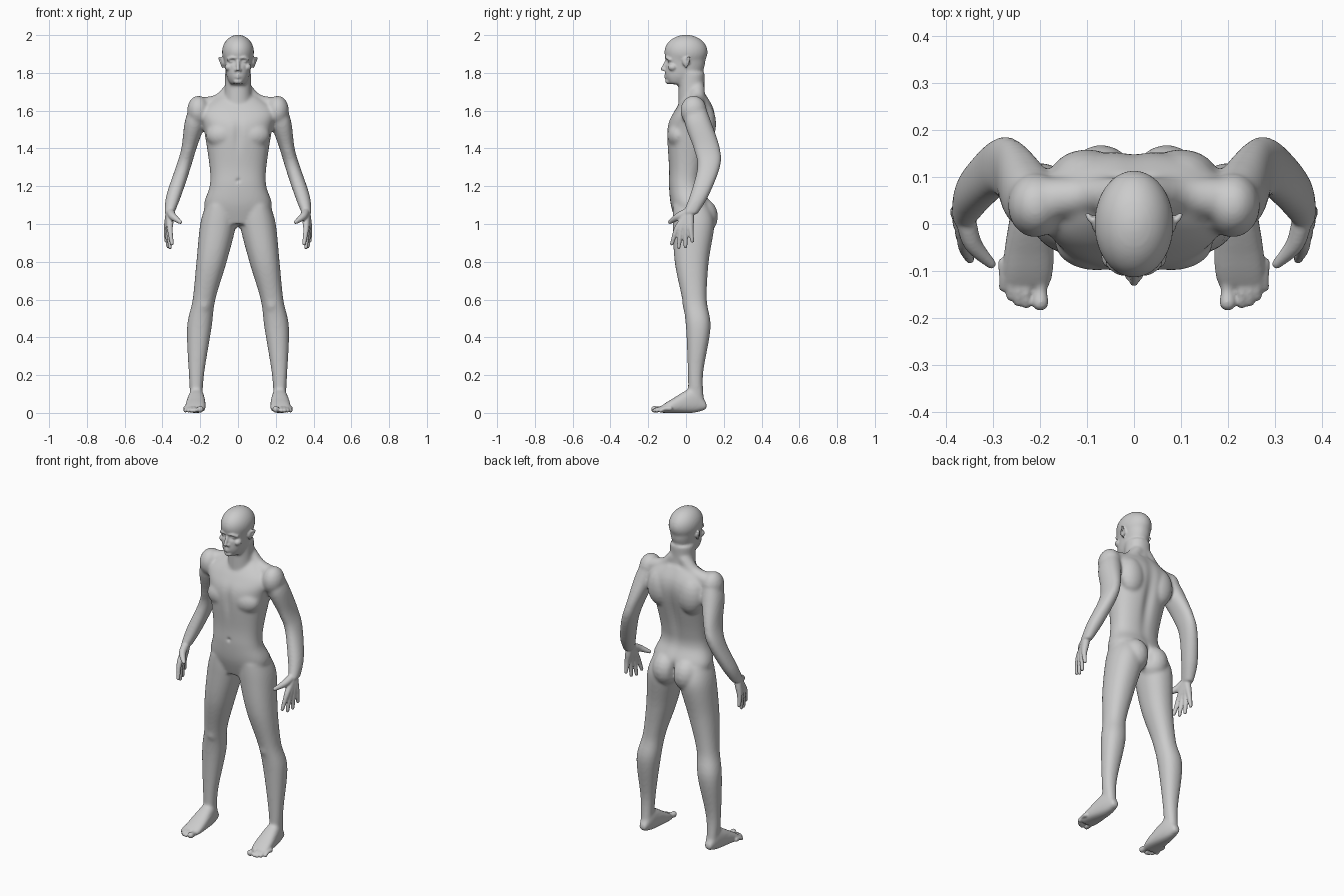
import bpy
import bmesh
from math import cos, sin, exp, tau, copysign
from mathutils import Vector, Matrix

cube = bpy.data.objects.get("Cube")
if cube:
    bpy.data.objects.remove(cube)

GREY = (0.6, 0.6, 0.6, 1)
skin = bpy.data.materials.new("plain grey skin")
skin.use_nodes = True
skin.diffuse_color = GREY
skin.node_tree.nodes["Principled BSDF"].inputs["Base Color"].default_value = GREY


def smooth_path(rows, steps):
    """Pass a smooth curve through rows of numbers."""
    rows = [Vector(row) for row in rows]
    padded = [rows[0], *rows, rows[-1]]
    path = []
    for before, start, end, after in zip(padded, padded[1:], padded[2:], padded[3:]):
        leaving, arriving = (end - before) / 2, (after - start) / 2
        for step in range(steps):
            t = step / steps
            ease = t * t * (3 - 2 * t)
            path.append(start.lerp(end, ease) + leaving * (t * (1 - t) ** 2) - arriving * (t * t * (1 - t)))
    return path + [rows[-1]]


def sides(mirror):
    return (1, -1) if mirror else (1,)


def rounded(value, fullness):
    return copysign(abs(value) ** fullness, value)


def wrap(bm, rings, mirror):
    """Close a surface over a row of rings, on one side or both."""
    for side in sides(mirror):
        loops = [[bm.verts.new((side * x, y, z)) for x, y, z in ring] for ring in rings]
        for lower, upper in zip(loops, loops[1:]):
            for k in range(len(lower)):
                bm.faces.new((lower[k - 1], lower[k], upper[k], upper[k - 1]))
        bm.faces.new(loops[0])
        bm.faces.new(loops[-1])


def loft(bm, rows, mirror=True, along_y=False, fullness=0.9, segments=40):
    """Each row is a position followed by the extents of its oval slice."""
    rings = []
    for place, left, right, near, far in smooth_path(rows, 6):
        ring = []
        for k in range(segments):
            angle = tau * k / segments
            a = (left + right + (right - left) * rounded(cos(angle), fullness)) / 2
            b = (near + far + (far - near) * rounded(sin(angle), fullness)) / 2
            ring.append((a, place, b) if along_y else (a, b, place))
        rings.append(ring)
    wrap(bm, rings, mirror)


def centred_loft(bm, rows, fullness):
    """Each row is a height, a half width, a front and a back."""
    loft(bm, [(z, -half, half, front, back) for z, half, front, back in rows], False, fullness=fullness)


def tube(bm, points, mirror=True, segments=14):
    """Round-ended tube through points given as x, y, z, radius."""
    path = smooth_path(points, 6)
    spots = [(point.xyz, point.w) for point in path]
    start_way = (path[0].xyz - path[1].xyz).normalized()
    end_way = (path[-1].xyz - path[-2].xyz).normalized()
    angles = [tau / 4 * k / 5 for k in range(1, 5)]
    (start, small), (end, large) = spots[0], spots[-1]
    spots = ([(start + start_way * small * sin(a), small * cos(a)) for a in reversed(angles)] + spots
             + [(end + end_way * large * sin(a), large * cos(a)) for a in angles])
    across = start_way.orthogonal()
    rings = []
    for k, (spot, radius) in enumerate(spots):
        way = (spots[min(k + 1, len(spots) - 1)][0] - spots[max(k - 1, 0)][0]).normalized()
        across = (across - way * across.dot(way)).normalized()
        up = way.cross(across)
        rings.append([spot + radius * (across * cos(tau * j / segments) + up * sin(tau * j / segments))
                      for j in range(segments)])
    wrap(bm, rings, mirror)


def blob(bm, centre, radii, mirror=True, detail=20):
    for side in sides(mirror):
        place = Matrix.Diagonal((side, 1, 1, 1)) @ Matrix.Translation(centre) @ Matrix.Diagonal((*radii, 1))
        bmesh.ops.create_uvsphere(bm, u_segments=detail, v_segments=detail // 2, radius=1, matrix=place)


def press(mesh, centre, radii, push):
    """Push the skin softly forward or back around a point, alike on both sides."""
    for vert in mesh.vertices:
        x, y, z = vert.co
        gaps = (abs(x) - centre[0], y - centre[1], z - centre[2])
        distance = sum((gap / radius) ** 2 for gap, radius in zip(gaps, radii))
        if distance < 6:
            vert.co.y += push * exp(-distance)


def fuse(bm, name, voxel, passes):
    """Melt overlapping volumes into one smooth skin."""
    mesh = bpy.data.meshes.new(name)
    bmesh.ops.recalc_face_normals(bm, faces=bm.faces)
    bm.to_mesh(mesh)
    bm.free()
    fused = bpy.data.objects.new(name, mesh)
    bpy.context.collection.objects.link(fused)
    remesh = fused.modifiers.new("fuse", "REMESH")
    remesh.mode = "VOXEL"
    remesh.voxel_size = voxel
    soften = fused.modifiers.new("soften", "SMOOTH")
    soften.iterations = passes
    evaluated = fused.evaluated_get(bpy.context.evaluated_depsgraph_get())
    fused.data = bpy.data.meshes.new_from_object(evaluated)
    fused.modifiers.clear()
    return fused


core = bmesh.new()
# Torso and neck
centred_loft(core, [(1, .15, -.05, .1), (1.1, .18, -.08, .13), (1.2, .15, -.09, .09), (1.3, .15, -.09, .1),
                    (1.5, .18, -.1, .15), (1.6, .2, -.06, .15), (1.68, .1, 0, .11)], fullness=0.85)
centred_loft(core, [(1.6, .08, -.04, .13), (1.7, .07, -.04, .1), (1.8, .07, -.04, .1)], fullness=0.95)
# Slope from the neck to the shoulders
tube(core, [(.03, .06, 1.72, .04), (.1, .06, 1.65, .04), (.2, .05, 1.62, .05)])
# Chest, shoulder blades, shoulders, buttocks, kneecaps
blob(core, (.08, -.04, 1.47), (.09, .06, .07))
blob(core, (.1, .1, 1.53), (.08, .06, .11))
blob(core, (.21, .04, 1.6), (.06, .07, .08))
blob(core, (.07, .08, 1.04), (.08, .09, .1))
blob(core, (.18, .02, .58), (.04, .04, .06))
# Legs
loft(core, [(1.1, .02, .17, -.07, .12), (1, .01, .2, -.07, .15), (.8, .06, .22, -.06, .12),
            (.6, .12, .24, -.02, .11), (.45, .14, .27, 0, .13), (.2, .18, .26, .01, .09), (.03, .19, .25, .01, .1)])
# Arms
loft(core, [(1.65, .17, .24, .02, .09), (1.55, .17, .28, -.01, .13), (1.4, .22, .3, .04, .18),
            (1.3, .25, .33, .06, .18), (1.15, .3, .38, .02, .12), (1.05, .34, .39, -.02, .06)])
# Feet
loft(core, [(.11, .2, .24, .02, .05), (.04, .18, .26, 0, .13), (-.08, .17, .28, 0, .07), (-.14, .18, .28, 0, .03)],
     along_y=True, fullness=0.8)
# Skull and jaw
blob(core, (0, 0, 1.91), (.085, .115, .092), mirror=False, detail=40)
centred_loft(core, [(1.74, .04, -.09, 0), (1.78, .06, -.11, .07), (1.84, .07, -.11, .1), (1.9, .08, -.11, .1)],
             fullness=0.9)
base = fuse(core, "body_base", voxel=0.008, passes=9)

# Hollows: eye sockets, spine, buttock cleft, breastbone, navel
press(base.data, (.03, -.1, 1.86), (.02, .04, .014), push=.015)
press(base.data, (0, .13, 1.4), (.03, .07, .2), push=-.014)
press(base.data, (0, .16, 1.04), (.012, .05, .06), push=-.03)
press(base.data, (0, -.1, 1.47), (.02, .04, .08), push=.008)
press(base.data, (0, -.09, 1.23), (.01, .03, .01), push=.01)

body = bmesh.new()
# Eyes, brows, cheekbones
blob(body, (.033, -.085, 1.86), (.015, .013, .01))
tube(body, [(.01, -.105, 1.88, .007), (.035, -.1, 1.88, .008), (.055, -.085, 1.87, .007)])
blob(body, (.05, -.07, 1.83), (.02, .025, .02))
# Nose, lips, chin
tube(body, [(0, -.1, 1.87, .008), (0, -.124, 1.82, .01)], mirror=False)
blob(body, (.012, -.11, 1.815), (.008, .011, .008))
for lip in (1.788, 1.775):
    tube(body, [(.02, -.1, 1.78, .004), (0, -.11, lip, .006)])
blob(body, (0, -.09, 1.755), (.025, .02, .015), mirror=False)
# Ears
tube(body, [(.08, -.01, 1.87, .005), (.1, .02, 1.88, .006), (.08, 0, 1.83, .006)])
blob(body, (.08, 0, 1.86), (.01, .02, .025))

# Hands: each finger runs from the wrist over its knuckle to the tip
wrist = Vector((.36, .02, 1.07))
for finger in range(4):
    knuckle = Vector((.36 + .006 * finger, -.05 + .025 * finger, .97))
    tip = Vector((.35 + .01 * finger, -.075 + .036 * finger, .875 + .012 * (finger - 1.3) ** 2))
    palm = wrist.lerp(knuckle, 0.5)
    tube(body, [(*wrist, .022), (*palm, .02), (*knuckle, .015), (*tip, .01)])
tube(body, [(*wrist, .022), (.345, -.04, 1.04, .02), (.305, -.085, 1.01, .011)])

# Toes
tube(body, [(.2, -.11, .023, .02), (.2, -.14, .018, .015), (.2, -.167, .019, .018)])
for toe in range(4):
    x, y = .23 + .016 * toe, -.17 + .004 * toe ** 2
    tube(body, [(x, y + .05, .024, .013), (x, y + .02, .022, .01), (x, y, .012, .011)])

body.from_mesh(base.data)
bpy.data.objects.remove(base)
figure = fuse(body, "body", voxel=0.0052, passes=3)
figure.data.materials.clear()
figure.data.materials.append(skin)
bpy.context.view_layer.objects.active = figure
figure.select_set(True)
bpy.ops.object.shade_smooth()
